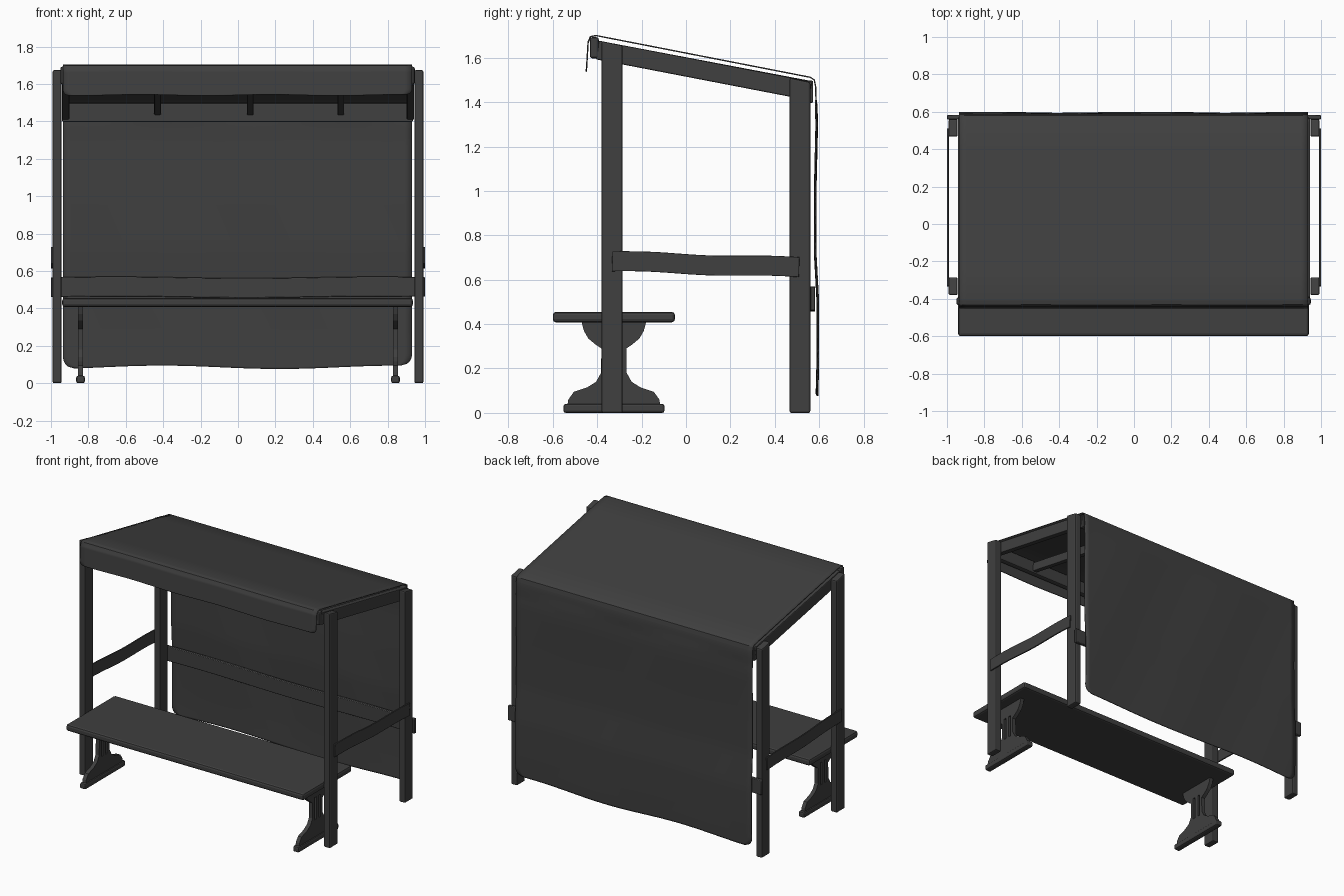
import bpy, bmesh, math
from mathutils import Vector

if "Cube" in bpy.data.objects:
    bpy.data.objects.remove(bpy.data.objects["Cube"], do_unlink=True)

mat = bpy.data.materials.new("charcoal")
mat.use_nodes = True
COLOUR = (0.05, 0.05, 0.05, 1)
mat.diffuse_color = COLOUR
mat.node_tree.nodes["Principled BSDF"].inputs["Base Color"].default_value = COLOUR


def finish(name, bm, bevel=0.0, smooth=False):
    bmesh.ops.recalc_face_normals(bm, faces=bm.faces)
    mesh = bpy.data.meshes.new(name)
    bm.to_mesh(mesh)
    bm.free()
    obj = bpy.data.objects.new(name, mesh)
    bpy.context.collection.objects.link(obj)
    mesh.materials.append(mat)
    if bevel:
        mod = obj.modifiers.new("soft_edges", 'BEVEL')
        mod.width, mod.segments, mod.limit_method = bevel, 2, 'ANGLE'
    if smooth:
        bpy.ops.object.select_all(action='DESELECT')
        obj.select_set(True)
        bpy.context.view_layer.objects.active = obj
        bpy.ops.object.shade_smooth_by_angle(angle=math.radians(40))
    return obj


def plank(name, start, end, width, height, bevel=0.006, wave=0.0, steps=1):
    """Rectangular timber from start to end, upright section, slightly wavy edges."""
    bm = bmesh.new()
    a, b = Vector(start), Vector(end)
    along = (b - a).normalized()
    upish = Vector((0, 1, 0)) if abs(along.z) > 0.9 else Vector((0, 0, 1))
    side = along.cross(upish).normalized() * width / 2
    up = side.cross(along).normalized() * height / 2
    rings = []
    for i in range(steps + 1):
        t = i / steps
        p = a.lerp(b, t) + up.normalized() * wave * math.sin(t * 9)
        rings.append([bm.verts.new(p + side * s + up * u)
                      for s, u in ((-1, -1), (1, -1), (1, 1), (-1, 1))])
    for r, q in zip(rings, rings[1:]):
        for k in range(4):
            bm.faces.new((r[k], r[(k + 1) % 4], q[(k + 1) % 4], q[k]))
    bm.faces.new(rings[0])
    bm.faces.new(rings[-1])
    return finish(name, bm, bevel, smooth=steps > 1)


def box(name, low, high, bevel=0.006):
    mid = [(l + h) / 2 for l, h in zip(low, high)]
    return plank(name, (low[0], mid[1], mid[2]), (high[0], mid[1], mid[2]),
                 high[1] - low[1], high[2] - low[2], bevel)


def prism(name, outline, x, thick, bevel):
    """Outline in y and z, extruded across x."""
    bm = bmesh.new()
    face = bm.faces.new([bm.verts.new((x - thick / 2, y, z)) for y, z in outline])
    new = bmesh.ops.extrude_face_region(bm, geom=[face])["geom"]
    bmesh.ops.translate(bm, vec=(thick, 0, 0),
                        verts=[v for v in new if isinstance(v, bmesh.types.BMVert)])
    return finish(name, bm, bevel)


# Trestle half outline, mirrored about its centre line
MID = -0.325
half = [(0.21, 0.03), (0.205, 0.06), (0.18, 0.095), (0.12, 0.115), (0.08, 0.14),
        (0.058, 0.18), (0.056, 0.29), (0.085, 0.31), (0.115, 0.335), (0.135, 0.37),
        (0.147, 0.415)]
trestle = [(MID + d, z) for d, z in half] + [(MID - d, z) for d, z in reversed(half)]

for s, word in ((1, "left"), (-1, "right")):
    # Posts with sloping tops
    for part, y0, y1, top0, top1 in (("front", -0.38, -0.285, 1.675, 1.655),
                                     ("back", 0.467, 0.56, 1.51, 1.49)):
        prism(f"{word}_{part}_post", [(y0, 0), (y1, 0), (y1, top1), (y0, top0)],
              s * 0.967, 0.048, 0.008)
    # Sloping roof beam and side rail
    plank(f"{word}_roof_beam", (s * 0.922, -0.40, 1.635), (s * 0.922, 0.56, 1.45),
          0.04, 0.085)
    plank(f"{word}_side_rail", (s * 0.995, -0.333, 0.683), (s * 0.995, 0.51, 0.655),
          0.01, 0.09, 0.002, 0.004, 16)
    # Bench trestle with two slots and a foot
    leg = prism(f"{word}_trestle", trestle, s * 0.842, 0.028, 0.0)
    for k in (-1, 1):
        y = MID + k * 0.024
        slot = box("slot_cutter", (s * 0.842 - 0.05, y - 0.009, 0.16),
                   (s * 0.842 + 0.05, y + 0.009, 0.32), 0)
        slot.hide_render = True
        slot.hide_viewport = True
        cut = leg.modifiers.new("slot", 'BOOLEAN')
        cut.object, cut.solver = slot, 'EXACT'
    box(f"{word}_trestle_foot", (s * 0.842 - 0.023, -0.552, 0),
        (s * 0.842 + 0.023, -0.097, 0.04), 0.01)

# Cross timbers
box("bench_top", (-0.94, -0.6, 0.408), (0.935, -0.05, 0.455), 0.014)
plank("front_roof_beam", (-0.95, -0.413, 1.645), (0.945, -0.413, 1.645), 0.04, 0.095, 0.01)
plank("back_roof_beam", (-0.94, 0.558, 1.447), (0.935, 0.558, 1.447), 0.03, 0.1)
plank("back_rail", (-1, 0.571, 0.513), (1, 0.571, 0.513), 0.022, 0.105, 0.004, 0.004, 24)
for i, x in enumerate((-0.43, 0.065, 0.55)):
    plank(f"rafter_{i + 1}", (x, -0.40, 1.645), (x, 0.55, 1.465), 0.036, 0.065)

# Cloth: valance, roof and back drop in one sheet
path = [(-0.449, 1.54), (-0.447, 1.57), (-0.444, 1.62), (-0.441, 1.67), (-0.43, 1.695),
        (-0.405, 1.7), (0.56, 1.512), (0.578, 1.5), (0.584, 1.47), (0.589, 1.3),
        (0.582, 1.0), (0.582, 0.72), (0.594, 0.5), (0.594, 0.25), (0.592, 0.15), (0.59, 0.085)]
rows = []
for (y0, z0), (y1, z1) in zip(path, path[1:]):
    rows += [(y0 + (y1 - y0) * k / 6, z0 + (z1 - z0) * k / 6) for k in range(6)]
rows.append(path[-1])
COLS, RADIUS = 48, 0.06
bm = bmesh.new()
grid = []
for y, z in rows:
    # Rounded lower corners on both hanging ends
    hem = (z - 1.54) if y < -0.43 else (z - 0.085) if y > 0.57 else 1
    reach = RADIUS if y > 0 else 0.03
    d = max(0, reach - hem)
    inset = reach - math.sqrt(max(0, reach * reach - d * d))
    line = []
    for c in range(COLS + 1):
        x = -0.935 + inset + (1.865 - 2 * inset) * c / COLS
        drop = max(0, 1 - hem / 0.3)
        ripple = 0.009 * math.sin(5 * x + 3.6) if y > 0 else 0.003 * math.sin(9 * x)
        fold = 0.003 * math.sin(7 * x + 3 * z) if y > 0.57 and z < 1.4 else 0
        line.append(bm.verts.new((x, y + fold, z + drop * ripple)))
    grid.append(line)
for r, q in zip(grid, grid[1:]):
    for c in range(COLS):
        bm.faces.new((r[c], r[c + 1], q[c + 1], q[c]))
cloth = finish("cloth_cover", bm, smooth=True)
solid = cloth.modifiers.new("thickness", 'SOLIDIFY')
solid.thickness, solid.offset = 0.006, 0
